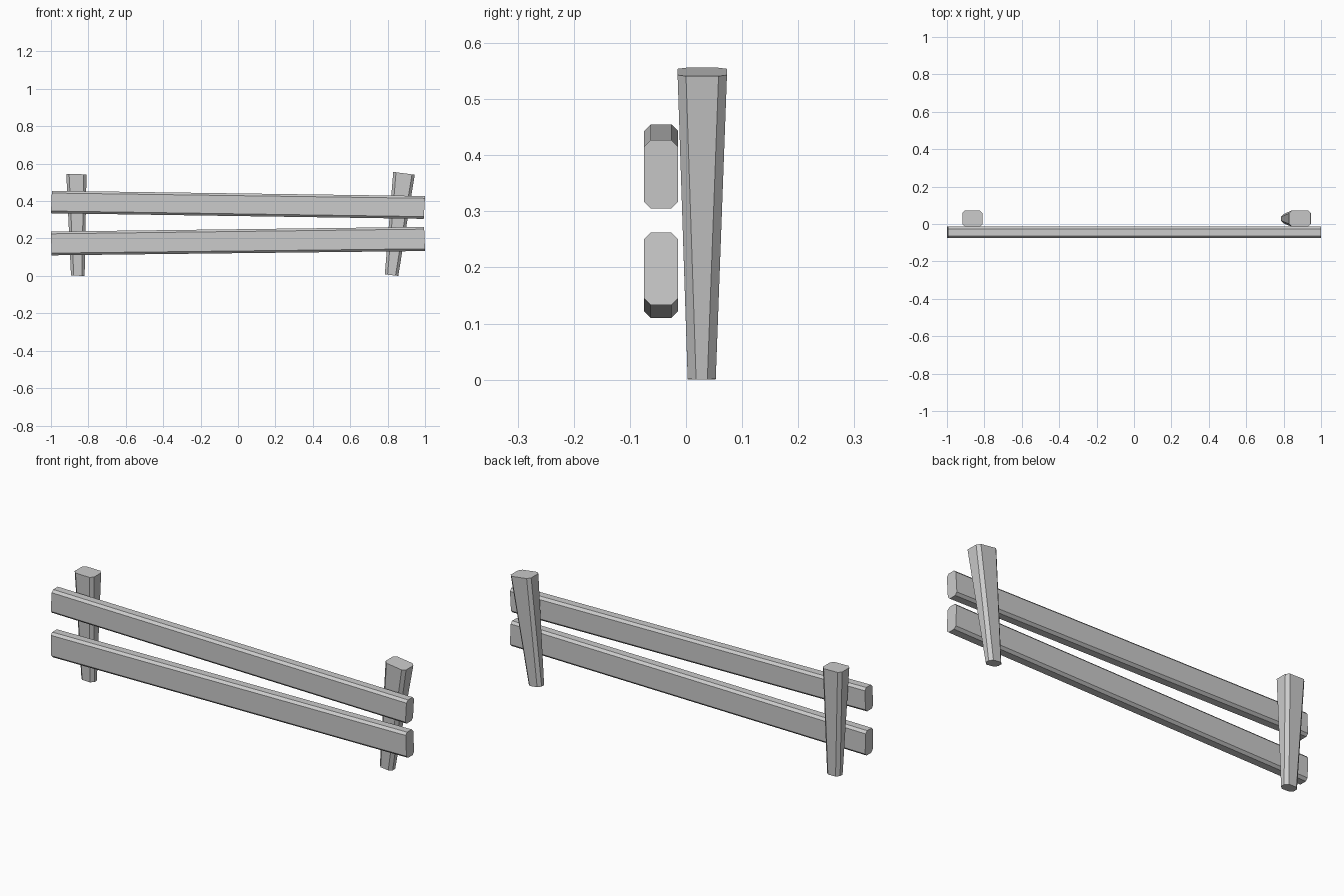
import bpy
from mathutils import Vector

if "Cube" in bpy.data.objects:
    bpy.data.objects.remove(bpy.data.objects["Cube"], do_unlink=True)

wood = bpy.data.materials.new("grey_wood")
wood.use_nodes = True
wood.diffuse_color = (0.6, 0.6, 0.6, 1)
wood.node_tree.nodes["Principled BSDF"].inputs["Base Color"].default_value = (0.6, 0.6, 0.6, 1)


def make_mesh(name, loops):
    """Skin two matching loops of points and cap both ends."""
    n = len(loops[0])
    faces = [(i, (i + 1) % n, n + (i + 1) % n, n + i) for i in range(n)]
    faces += [tuple(reversed(range(n))), tuple(range(n, 2 * n))]
    mesh = bpy.data.meshes.new(name)
    mesh.from_pydata(loops[0] + loops[1], [], faces)
    mesh.materials.append(wood)
    obj = bpy.data.objects.new(name, mesh)
    bpy.context.collection.objects.link(obj)
    return obj


def chamfered_loop(edge_a, edge_b, y0, y1, c):
    """Eight-sided section between two points (x, z) and a depth range."""
    a, b = Vector((edge_a[0], 0, edge_a[1])), Vector((edge_b[0], 0, edge_b[1]))
    width, along = (b - a).length, (b - a).normalized()
    d = y1 - y0
    outline = [(c, 0), (width - c, 0), (width, c), (width, d - c),
               (width - c, d), (c, d), (0, d - c), (0, c)]
    return [a + along * u + Vector((0, y0 + v, 0)) for u, v in outline]


def split(obj, wedge):
    """Cut a wedge-shaped crack, given as (x, z) points, through the depth."""
    cutter = make_mesh("crack_cutter", [[Vector((x, y, z)) for x, z in wedge] for y in (-0.2, 0.2)])
    cutter.hide_render = True
    mod = obj.modifiers.new("crack", "BOOLEAN")
    mod.operation, mod.solver, mod.object = "DIFFERENCE", "EXACT", cutter
    bpy.context.view_layer.update()
    cut = bpy.data.meshes.new_from_object(obj.evaluated_get(bpy.context.evaluated_depsgraph_get()))
    obj.modifiers.clear()
    obj.data = cut
    bpy.data.objects.remove(cutter, do_unlink=True)


def rail(name, left, right):
    return make_mesh(name, [chamfered_loop(*end, -0.075, -0.014, 0.012) for end in (left, right)])


def post(name, bottom, top):
    return make_mesh(name, [chamfered_loop(*bottom, 0.003, 0.053, 0.015),
                            chamfered_loop(*top, -0.015, 0.073, 0.015)])


# Rails: each end runs from its lower to its upper edge
upper_rail = rail("upper_rail", ((-1, 0.335), (-0.995, 0.455)), ((0.993, 0.305), (1, 0.427)))
lower_rail = rail("lower_rail", ((-0.997, 0.11), (-1, 0.237)), ((1, 0.133), (0.995, 0.262)))

# Posts: each end runs from its right to its left edge
right_post = post("right_post", ((-0.893, 0.002), (-0.82, 0)), ((-0.918, 0.545), (-0.81, 0.543)))
left_post = post("left_post", ((0.785, 0.008), (0.857, 0)), ((0.83, 0.556), (0.945, 0.541)))

# Cracks: tip first, then the open side
split(upper_rail, ((0.88, 0.37), (1.05, 0.345), (1.05, 0.384)))
split(lower_rail, ((-0.94, 0.145), (-1.05, 0.163), (-1.05, 0.123)))
split(left_post, ((0.856, 0.45), (0.891, 0.58), (0.862, 0.58)))
